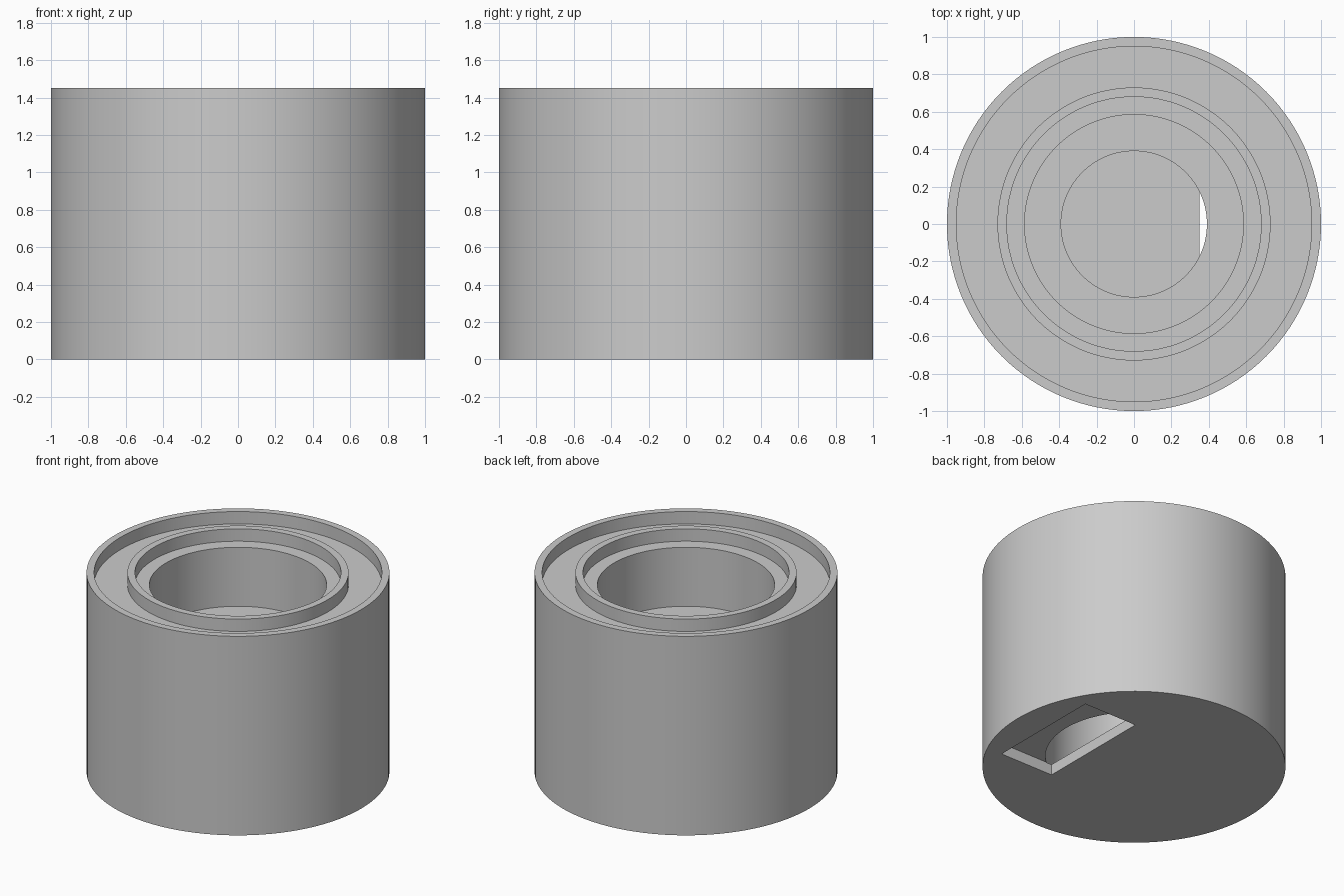
import bpy
import bmesh
from math import tau, radians

SEGMENTS = 128

cube = bpy.data.objects.get("Cube")
if cube:
    bpy.data.objects.remove(cube, do_unlink=True)

grey = bpy.data.materials.new("light_grey")
grey.use_nodes = True
colour = (0.6, 0.6, 0.6, 1)
grey.diffuse_color = colour
grey.node_tree.nodes["Principled BSDF"].inputs["Base Color"].default_value = colour


def add_object(name, bm):
    bmesh.ops.recalc_face_normals(bm, faces=bm.faces)
    mesh = bpy.data.meshes.new(name)
    bm.to_mesh(mesh)
    bm.free()
    mesh.materials.append(grey)
    obj = bpy.data.objects.new(name, mesh)
    bpy.context.collection.objects.link(obj)
    return obj


def lathe(name, profile):
    bm = bmesh.new()
    verts = [bm.verts.new((r, 0, z)) for r, z in profile]
    edges = [bm.edges.new(pair) for pair in zip(verts, verts[1:])]
    bmesh.ops.spin(bm, geom=verts + edges, cent=(0, 0, 0), axis=(0, 0, 1),
                   angle=tau, steps=SEGMENTS, use_duplicate=False)
    bmesh.ops.remove_doubles(bm, verts=bm.verts, dist=0.0005)
    return add_object(name, bm)


def box(name, low, high):
    bm = bmesh.new()
    bmesh.ops.create_cube(bm, size=1)
    for v in bm.verts:
        v.co = [lo + (c + 0.5) * (hi - lo) for c, lo, hi in zip(v.co, low, high)]
    return add_object(name, bm)


# Heights of the rim, groove floor, shelf and base plate
TOP, STEP, SHELF, SHELF_UNDER, BASE = 1.45, 1.36, 0.93, 0.84, 0.078

# Hollow body: outer wall, rim groove, raised ring, well, holed shelf, lower chamber
body = lathe("cylinder_housing", [
    (0, 0), (1, 0), (1, TOP), (0.95, TOP), (0.95, STEP),
    (0.73, STEP), (0.73, TOP), (0.68, TOP), (0.68, STEP),
    (0.585, STEP), (0.585, SHELF), (0.39, SHELF), (0.39, SHELF_UNDER),
    (0.585, SHELF_UNDER), (0.585, BASE), (0, BASE)])

# Rectangular slot in the underside, opening into the lower chamber
cutter = box("slot_cutter", (0.35, -0.43, -0.1), (0.78, 0.43, 0.08))
cutter.hide_render = True
cut = body.modifiers.new("slot", 'BOOLEAN')
cut.operation = 'DIFFERENCE'
cut.solver = 'EXACT'
cut.object = cutter

bpy.ops.object.select_all(action='DESELECT')
body.select_set(True)
bpy.context.view_layer.objects.active = body
bpy.ops.object.modifier_apply(modifier=cut.name)
bpy.data.objects.remove(cutter, do_unlink=True)
bpy.ops.object.shade_smooth_by_angle(angle=radians(30))
